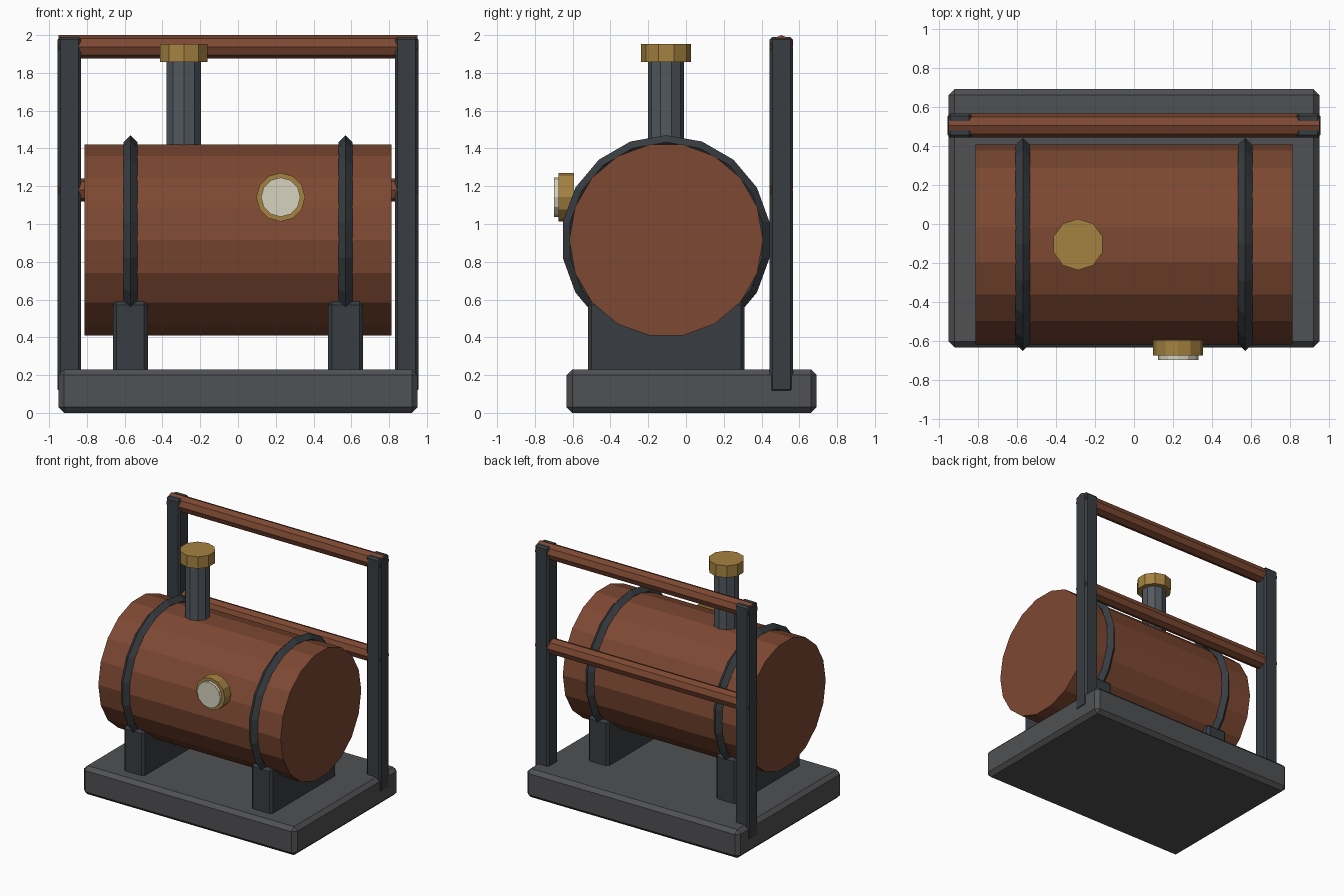
import bpy
from math import pi

if "Cube" in bpy.data.objects:
    bpy.data.objects.remove(bpy.data.objects["Cube"])


def material(name, rgb):
    m = bpy.data.materials.new(name)
    m.diffuse_color = (*rgb, 1)
    m.use_nodes = True
    m.node_tree.nodes["Principled BSDF"].inputs["Base Color"].default_value = m.diffuse_color
    return m


WOOD = material("brown", (0.205, 0.065, 0.032))
BRASS = material("brass", (0.376, 0.223, 0.053))
CREAM = material("cream", (0.68, 0.645, 0.515))
STONE = material("base_grey", (0.08, 0.082, 0.086))
IRON = material("dark_iron", (0.04, 0.047, 0.054))
STEEL = material("steel", (0.084, 0.098, 0.114))


def finish(name, mat):
    ob = bpy.context.object
    ob.name = name
    ob.data.materials.append(mat)
    return ob


def box(name, lo, hi, mat, bevel):
    bpy.ops.mesh.primitive_cube_add(size=1, location=[(a + b) / 2 for a, b in zip(lo, hi)])
    ob = finish(name, mat)
    ob.scale = [b - a for a, b in zip(lo, hi)]
    bpy.ops.object.transform_apply(location=False, rotation=False, scale=True)
    mod = ob.modifiers.new("chamfer", 'BEVEL')
    mod.width, mod.segments = bevel, 1


def cylinder(name, centre, radius, length, sides, axis, mat):
    rot = {'x': (0, pi / 2, 0), 'y': (pi / 2, 0, 0), 'z': (0, 0, 0)}[axis]
    bpy.ops.mesh.primitive_cylinder_add(vertices=sides, radius=radius, depth=length,
                                        location=centre, rotation=rot)
    finish(name, mat)


BY, BZ = -0.105, 0.915  # barrel axis

# Base slab and barrel
box("base", (-0.95, -0.632, 0), (0.95, 0.692, 0.23), STONE, 0.03)
cylinder("barrel", (0, BY, BZ), 0.513, 1.626, 18, 'x', WOOD)

# Saddles, straps and rear posts, one of each per side
for side, s in (("left", -1), ("right", 1)):
    x = 0.57 * s
    box(f"{side}_saddle", (x - 0.093, BY - 0.415, 0.2), (x + 0.093, BY + 0.415, 0.59), IRON, 0.02)
    bpy.ops.mesh.primitive_torus_add(major_radius=0.518, minor_radius=0.037,
                                     major_segments=18, minor_segments=4,
                                     location=(x, BY, BZ), rotation=(0, pi / 2, 0))
    finish(f"{side}_strap", IRON)
    p = 0.893 * s
    box(f"{side}_post", (p - 0.062, 0.443, 0.11), (p + 0.062, 0.567, 1.99), IRON, 0.014)

# Rails between the posts
for name, z in (("top_rail", 1.938), ("middle_rail", 1.18)):
    cylinder(name, (0, 0.505, z), 0.062, 1.9, 8, 'x', WOOD)

# Chimney with cap
cylinder("chimney", (-0.287, BY, 1.61), 0.095, 0.54, 10, 'z', STEEL)
cylinder("chimney_cap", (-0.287, BY, 1.905), 0.132, 0.095, 10, 'z', BRASS)

# Front gauge
cylinder("gauge_rim", (0.226, -0.634, 1.142), 0.129, 0.08, 12, 'y', BRASS)
cylinder("gauge_face", (0.226, -0.67, 1.142), 0.104, 0.055, 12, 'y', CREAM)
